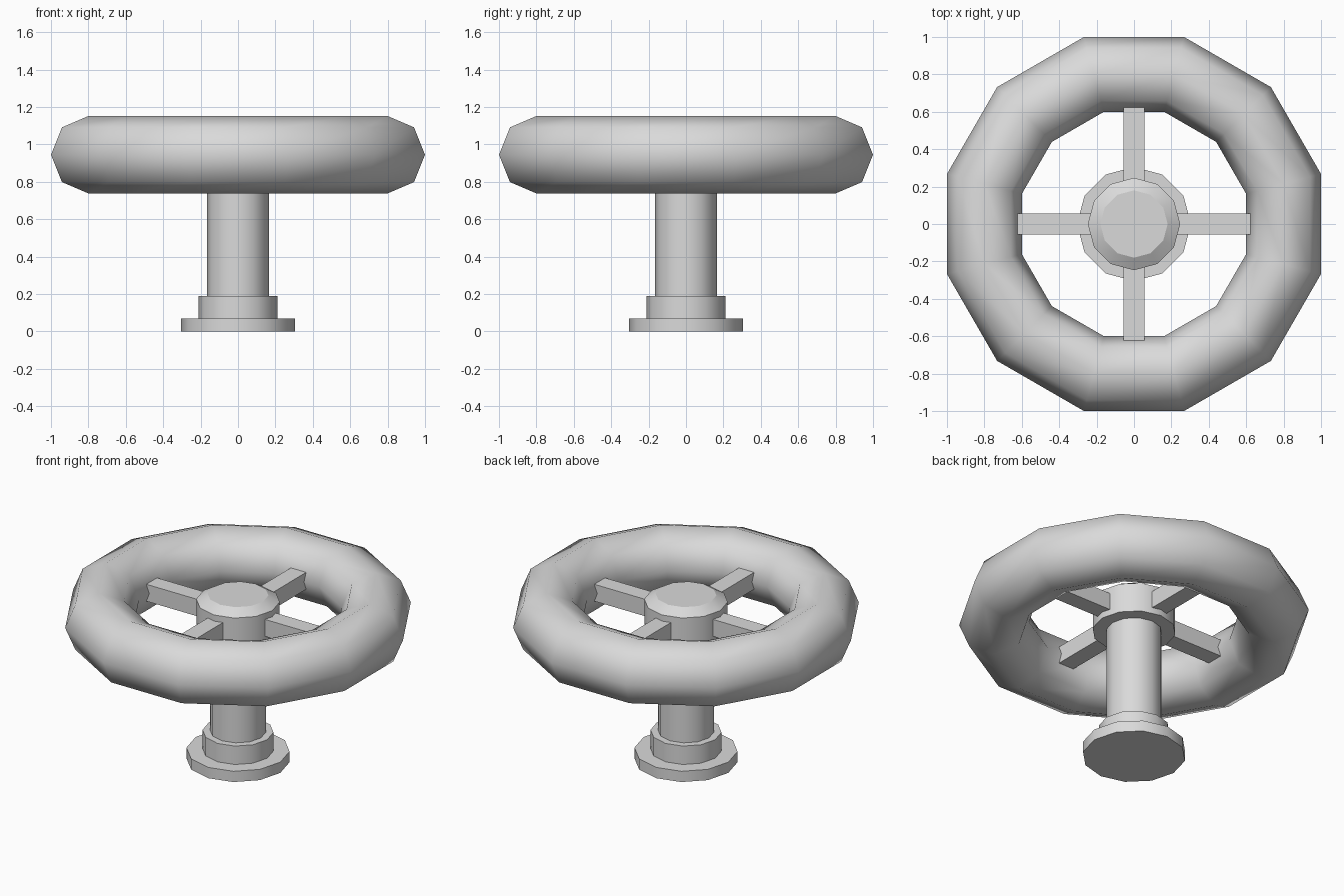
import bpy
import bmesh
from math import pi, sin, cos, radians

SIDES = 12

cube = bpy.data.objects.get("Cube")
if cube:
    bpy.data.objects.remove(cube, do_unlink=True)

metal = bpy.data.materials.new("light_grey_metal")
metal.use_nodes = True
grey = (0.7, 0.7, 0.7, 1.0)
metal.diffuse_color = grey
metal.node_tree.nodes["Principled BSDF"].inputs["Base Color"].default_value = grey


def finish(name, bm):
    """Turn a bmesh into a named object with the metal material."""
    bmesh.ops.recalc_face_normals(bm, faces=bm.faces)
    mesh = bpy.data.meshes.new(name)
    bm.to_mesh(mesh)
    bm.free()
    mesh.materials.append(metal)
    obj = bpy.data.objects.new(name, mesh)
    bpy.context.collection.objects.link(obj)
    return obj


def smooth(obj, angle):
    bpy.ops.object.select_all(action="DESELECT")
    obj.select_set(True)
    bpy.context.view_layer.objects.active = obj
    bpy.ops.object.shade_smooth_by_angle(angle=radians(angle))


def ring_points(bm, radius, z, turn=0.0):
    return [bm.verts.new((radius * cos(a), radius * sin(a), z))
            for a in (2 * pi * i / SIDES + turn for i in range(SIDES))]


def bridge(bm, low, high):
    for i in range(SIDES):
        j = (i + 1) % SIDES
        bm.faces.new((low[i], low[j], high[j], high[i]))


def turned(name, profile):
    """Closed turned part from (radius, z) points, bottom to top."""
    bm = bmesh.new()
    rings = [ring_points(bm, r, z) for r, z in profile]
    for low, high in zip(rings, rings[1:]):
        bridge(bm, low, high)
    bm.faces.new(rings[0])
    bm.faces.new(rings[-1])
    obj = finish(name, bm)
    smooth(obj, 35)
    # Keep the end caps flat
    for face in obj.data.polygons:
        if len(face.vertices) > 4:
            face.use_smooth = False


# Stem: flange, collar, column and chamfered hub
turned("base_flange", [(0.305, 0), (0.305, 0.07)])
turned("base_collar", [(0.21, 0.07), (0.21, 0.19)])
turned("column", [(0.165, 0.19), (0.165, 0.86)])
turned("hub", [(0.247, 0.85), (0.247, 1.04), (0.18, 1.08)])

# Hand wheel rim: octagonal section, flats facing the axes
WHEEL_Z, RIM_R, TUBE_R, TUBE_SIDES = 0.945, 0.828, 0.207, 8
bm = bmesh.new()
rings = []
for k in range(TUBE_SIDES):
    a = 2 * pi * k / TUBE_SIDES
    rings.append(ring_points(bm, RIM_R + TUBE_R * cos(a), WHEEL_Z + TUBE_R * sin(a), pi / SIDES))
for k in range(TUBE_SIDES):
    bridge(bm, rings[k], rings[(k + 1) % TUBE_SIDES])
smooth(finish("wheel_rim", bm), 80)

# Four square spokes from the hub into the rim
for i, side in enumerate(("left", "back", "right", "front")):
    bm = bmesh.new()
    bmesh.ops.create_cube(bm, size=1)
    bmesh.ops.scale(bm, vec=(0.5, 0.11, 0.11), verts=bm.verts)
    bmesh.ops.translate(bm, vec=(0.44, 0, WHEEL_Z), verts=bm.verts)
    spoke = finish(side + "_spoke", bm)
    spoke.rotation_euler.z = i * pi / 2
